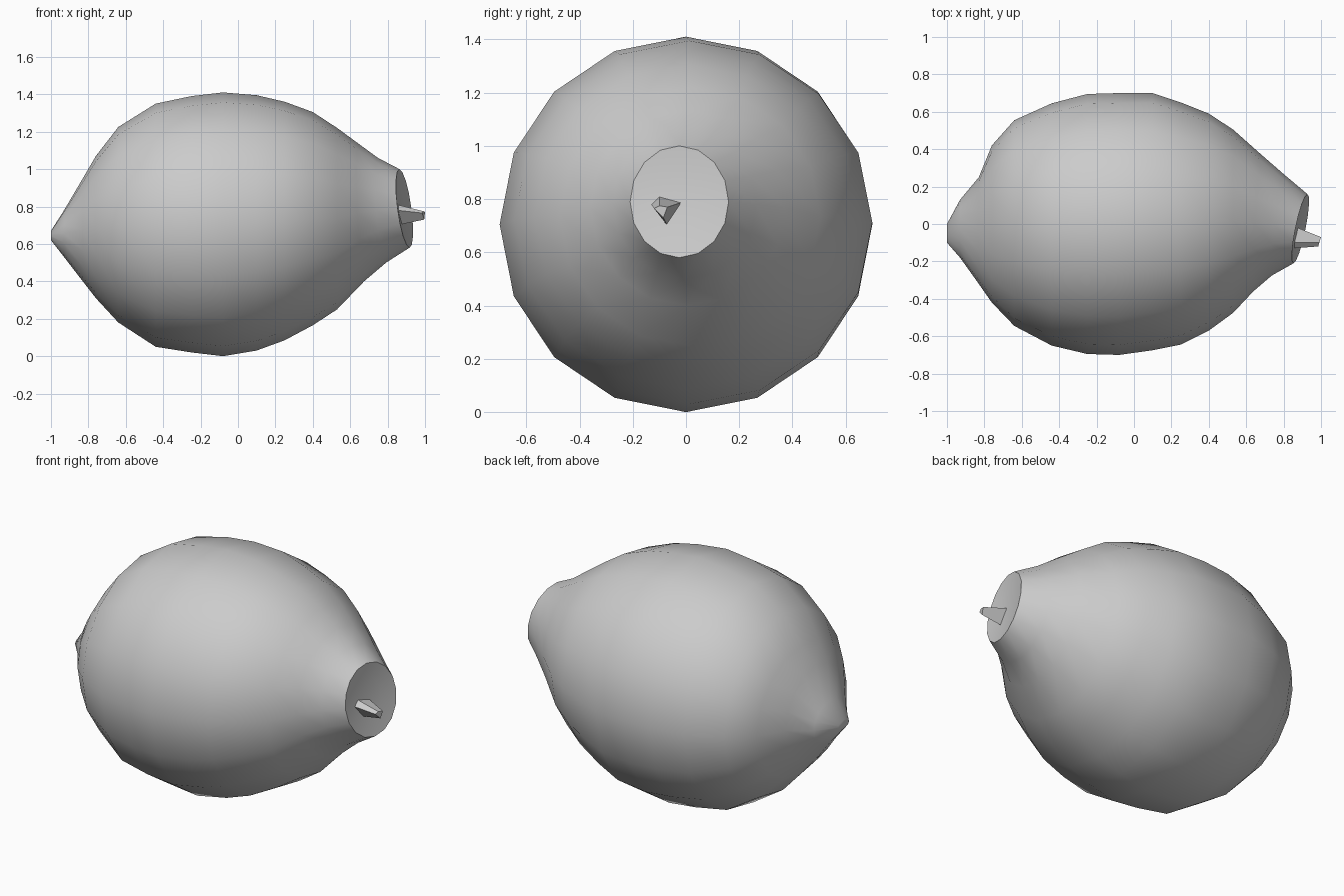
import bpy, bmesh, math

if "Cube" in bpy.data.objects:
    bpy.data.objects.remove(bpy.data.objects["Cube"])

SIDES = 16


def loft(name, rings, angle):
    """Skin a list of vertex rings and close both ends."""
    bm = bmesh.new()
    loops = [[bm.verts.new(p) for p in ring] for ring in rings]
    for a, b in zip(loops, loops[1:]):
        n = len(a)
        for i in range(n):
            j = (i + 1) % n
            bm.faces.new((a[i], a[j], b[j], b[i]))
    bm.faces.new(loops[0][::-1])
    bm.faces.new(loops[-1])
    bmesh.ops.recalc_face_normals(bm, faces=bm.faces[:])
    mesh = bpy.data.meshes.new(name)
    bm.to_mesh(mesh)
    bm.free()
    obj = bpy.data.objects.new(name, mesh)
    bpy.context.collection.objects.link(obj)
    bpy.ops.object.select_all(action='DESELECT')
    obj.select_set(True)
    bpy.context.view_layer.objects.active = obj
    bpy.ops.object.shade_smooth_by_angle(angle=math.radians(angle))
    return obj


def section(x, z0, z1, y0, y1, tilt=0.0):
    """Oval section, optionally leaning like the stem-end face."""
    cy, cz = (y0 + y1) / 2, (z0 + z1) / 2
    ring = []
    for i in range(SIDES):
        a = 2 * math.pi * i / SIDES
        y = cy + (y1 - y0) / 2 * math.cos(a)
        z = cz + (z1 - z0) / 2 * math.sin(a)
        ring.append((x + tilt * (0.2 * (y - cy) - 0.13 * (z - cz)), y, z))
    return ring


# Fruit body: x, bottom, top, front, back, tilt
stations = [
    (-1.00, .62, .67, -.10, .00, 0),
    (-.93, .53, .78, -.18, .13, 0),
    (-.83, .40, .95, -.32, .25, 0),
    (-.76, .31, 1.07, -.42, .42, 0),
    (-.64, .18, 1.225, -.545, .555, 0),
    (-.44, .05, 1.35, -.65, .645, 0),
    (-.25, .02, 1.39, -.695, .695, 0),
    (-.08, .00, 1.41, -.70, .70, 0),
    (.10, .03, 1.395, -.675, .70, 0),
    (.25, .085, 1.36, -.645, .65, 0),
    (.40, .165, 1.305, -.57, .59, 0),
    (.53, .25, 1.22, -.475, .505, 0),
    (.66, .40, 1.135, -.36, .37, .3),
    (.77, .50, 1.06, -.275, .265, .6),
    (.89, .58, 1.00, -.21, .16, 1),
    (.875, .69, .90, -.12, .07, 1),
]
loft("fruit_body", [section(*s) for s in stations], 50)

# Stem stub
base = [(-.13, .78), (-.10, .81), (-.01, .79), (-.07, .70)]
tip = [(-.12, .765), (-.10, .775), (-.07, .77), (-.085, .73)]
loft("stem", [[(.85, y, z) for y, z in base],
              [(.985 + .3 * (y + .12), y, z) for y, z in tip]], 40)
